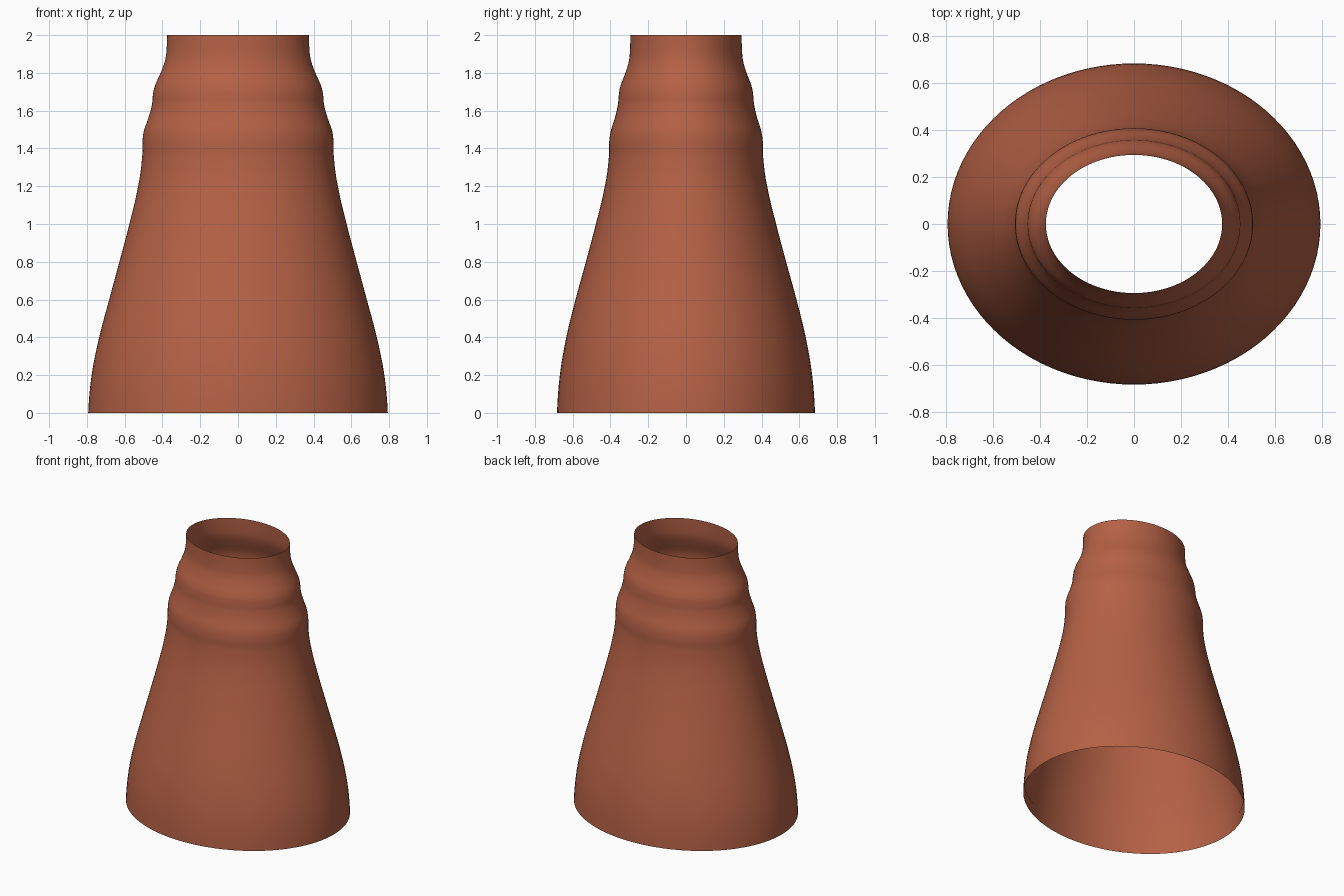
import bpy, bmesh, math

if "Cube" in bpy.data.objects:
    bpy.data.objects.remove(bpy.data.objects["Cube"])

# Silhouette: (height, half width in x, half depth in y)
PROFILE = [
    (0.00, 0.793, 0.683), (0.20, 0.775, 0.668), (0.40, 0.735, 0.634),
    (0.60, 0.682, 0.585), (0.80, 0.628, 0.530), (1.00, 0.575, 0.477),
    (1.20, 0.529, 0.430), (1.35, 0.508, 0.409), (1.43, 0.506, 0.407),
    (1.49, 0.499, 0.399), (1.56, 0.475, 0.377), (1.63, 0.456, 0.361),
    (1.68, 0.451, 0.356), (1.73, 0.440, 0.347), (1.80, 0.410, 0.321),
    (1.86, 0.388, 0.303), (1.91, 0.379, 0.297), (2.00, 0.375, 0.294),
]
SIDES = 96
STEPS = 4


def spline(a, b, c, d, t):
    return 0.5 * (2 * b + (c - a) * t + (2 * a - 5 * b + 4 * c - d) * t * t
                  + (3 * b - a - 3 * c + d) * t ** 3)


def smooth_profile(pts):
    out = []
    for i in range(len(pts) - 1):
        a, b, c = pts[max(i - 1, 0)], pts[i], pts[i + 1]
        d = pts[min(i + 2, len(pts) - 1)]
        for s in range(STEPS):
            t = s / STEPS
            z = b[0] + (c[0] - b[0]) * t
            out.append((z, *(spline(a[k], b[k], c[k], d[k], t) for k in (1, 2))))
    return out + [pts[-1]]


def loft(name, rings, mat):
    bm = bmesh.new()
    loops = []
    for z, rx, ry in rings:
        loops.append([bm.verts.new((rx * math.cos(2 * math.pi * i / SIDES),
                                    ry * math.sin(2 * math.pi * i / SIDES), z))
                      for i in range(SIDES)])
    for lo, hi in zip(loops, loops[1:]):
        for i in range(SIDES):
            j = (i + 1) % SIDES
            bm.faces.new((lo[i], lo[j], hi[j], hi[i])).smooth = True
    me = bpy.data.meshes.new(name)
    bm.to_mesh(me)
    bm.free()
    me.materials.append(mat)
    ob = bpy.data.objects.new(name, me)
    bpy.context.collection.objects.link(ob)
    return ob


clay = bpy.data.materials.new("terracotta")
clay.diffuse_color = (0.46, 0.12, 0.06, 1)
clay.use_nodes = True
clay.node_tree.nodes["Principled BSDF"].inputs["Base Color"].default_value = clay.diffuse_color

# Open tapered sleeve with two soft folds near the top
loft("sleeve", smooth_profile(PROFILE), clay)

# Narrow hem turned up just inside the lower opening
loft("inner_hem", [(0.08, 0.785, 0.675), (0.0, 0.790, 0.680)], clay)
